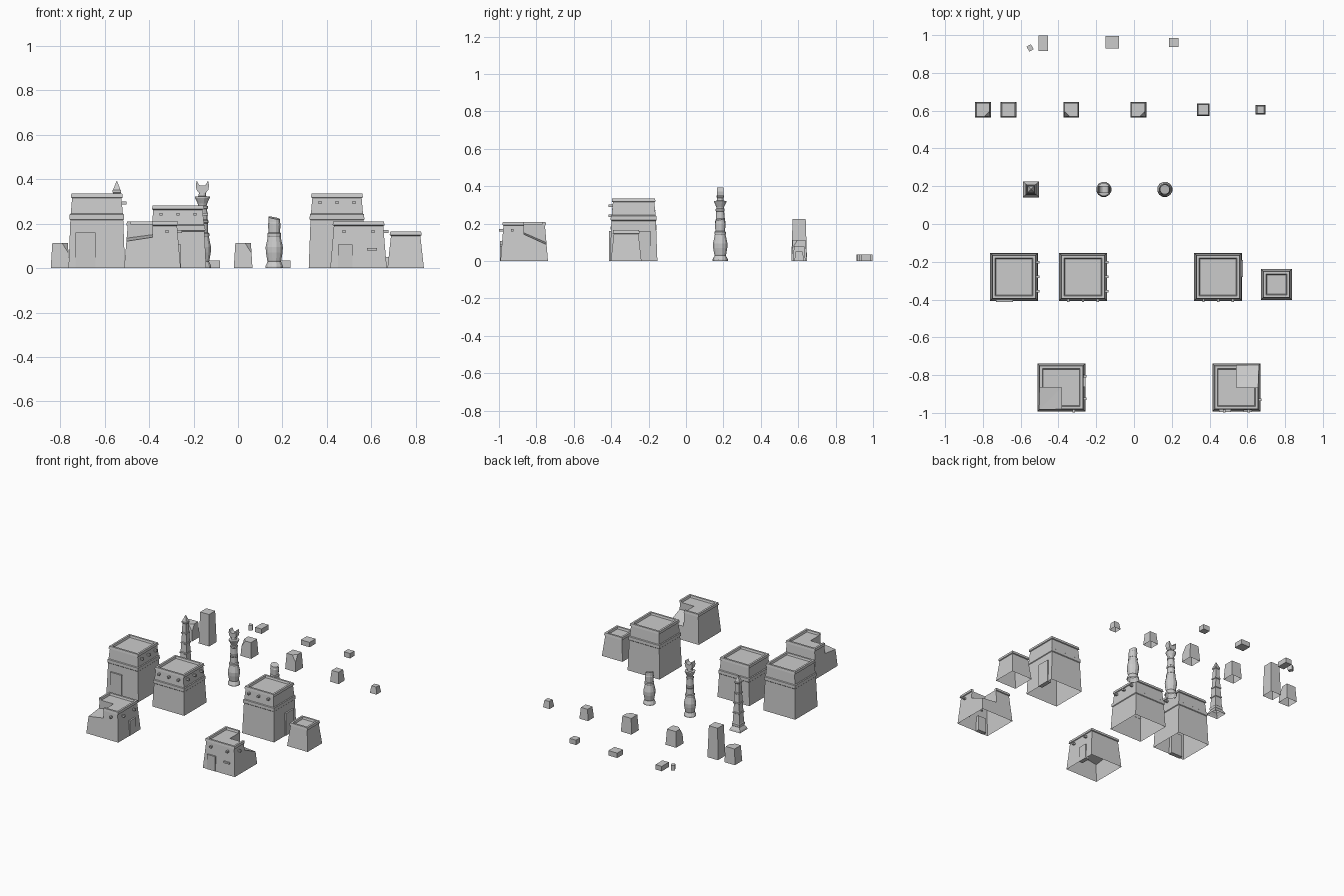
import bpy, bmesh, math
from mathutils import Vector, Matrix

cube = bpy.data.objects.get("Cube")
if cube:
    bpy.data.objects.remove(cube, do_unlink=True)

stone = bpy.data.materials.new("pale_stone")
stone.use_nodes = True
GREY = (0.6, 0.6, 0.6, 1)
stone.diffuse_color = GREY
stone.node_tree.nodes["Principled BSDF"].inputs["Base Color"].default_value = GREY


def finish(name, bm, loc=(0, 0, 0)):
    bmesh.ops.recalc_face_normals(bm, faces=bm.faces[:])
    mesh = bpy.data.meshes.new(name)
    bm.to_mesh(mesh)
    bm.free()
    mesh.materials.append(stone)
    ob = bpy.data.objects.new(name, mesh)
    ob.location = loc
    bpy.context.collection.objects.link(ob)
    return ob


def loft(name, rings, loc, sides=4, cut=None):
    """Stack of regular rings (half width, z), optionally sliced by a plane."""
    bm = bmesh.new()
    grow = math.sqrt(2) if sides == 4 else 1
    loops = []
    for r, z in rings:
        loops.append([bm.verts.new((r * grow * math.cos(a), r * grow * math.sin(a), z))
                      for a in (2 * math.pi * (i + 0.5) / sides for i in range(sides))])
    for lo, hi in zip(loops, loops[1:]):
        for i in range(sides):
            j = (i + 1) % sides
            bm.faces.new((lo[i], lo[j], hi[j], hi[i]))
    bm.faces.new(loops[0][::-1])
    bm.faces.new(loops[-1])
    if cut:
        bmesh.ops.bisect_plane(bm, geom=bm.verts[:] + bm.edges[:] + bm.faces[:],
                               plane_co=cut[0], plane_no=cut[1], clear_outer=True)
        bmesh.ops.holes_fill(bm, edges=[e for e in bm.edges if e.is_boundary])
    return finish(name, bm, loc)


def open_bottom(ob):
    bm = bmesh.new()
    bm.from_mesh(ob.data)
    under = [f for f in bm.faces if f.normal.z < -0.9 and f.calc_center_median().z < 0.001]
    bmesh.ops.delete(bm, geom=under, context='FACES')
    bm.to_mesh(ob.data)
    bm.free()


def box(name, loc, size, turn=0):
    bm = bmesh.new()
    bmesh.ops.create_cube(bm, size=1, matrix=Matrix.Rotation(turn, 4, 'Z') @ Matrix.Diagonal((*size, 1)))
    return finish(name, bm, loc)


def on_wall(name, house, side, along, z, width, height, reach=0.132):
    """Block standing proud of the front or right wall of a house."""
    x, y = house
    depth = 0.03
    off = reach - depth / 2
    if side == "front":
        return box(name, (x + along, y - off, z), (width, depth, height))
    return box(name, (x + off, y + along, z), (depth, width, height))


def beams(name, house, side, spots, z):
    for along in spots:
        on_wall(name + "_beam", house, side, along, z, 0.013, 0.013, 0.134)


def break_corner(ob, s, floor):
    """Remove one roof corner above a sloping floor."""
    bm = bmesh.new()
    corners = [(0, 0), (1, 0), (0, 1), (1, 1)]
    for (u, v), z in zip(corners, floor):
        for h in (z, 0.4):
            bm.verts.new((s * 0.15 * u, s * 0.15 * v, h))
    bmesh.ops.convex_hull(bm, input=bm.verts[:])
    cutter = finish("corner_cutter", bm, ob.location)
    cutter.hide_render = True
    mod = ob.modifiers.new("broken", 'BOOLEAN')
    mod.operation, mod.object, mod.solver = 'DIFFERENCE', cutter, 'EXACT'
    bpy.context.view_layer.update()
    mesh = bpy.data.meshes.new_from_object(ob.evaluated_get(bpy.context.evaluated_depsgraph_get()))
    ob.modifiers.clear()
    ob.data = mesh
    bpy.data.objects.remove(cutter, do_unlink=True)


def house(name, pos, height, half=0.127, band=None, broken=None):
    rim = height - 0.02
    top = half - 0.013
    rings = [(half, 0)]
    if band:
        rings += [(half - 0.008, band), (half - 0.004, band + 0.004), (half - 0.005, band + 0.026),
                  (half - 0.01, band + 0.03)]
    rings += [(top - 0.003, rim), (top + 0.003, rim + 0.003), (top, height),
              (top - 0.014, height), (top - 0.018, height - 0.014)]
    ob = loft(name, rings, (*pos, 0))
    if broken:
        break_corner(ob, *broken)
    open_bottom(ob)
    return ob


# Houses
FRONT_L, FRONT_R = (-0.385, -0.865), (0.542, -0.865)
TALL_L, MID, TALL_R = (-0.635, -0.28), (-0.27, -0.28), (0.445, -0.28)
house("ruined_house_a", FRONT_L, 0.21, broken=(-1, (0.15, 0.13, 0.135, 0.112)))
house("ruined_house_b", FRONT_R, 0.21, broken=(1, (0.15, 0.14, 0.085, 0.072)))
house("tall_house_a", TALL_L, 0.335, band=0.215)
house("middle_house", MID, 0.282, band=0.165)
house("tall_house_b", TALL_R, 0.335, band=0.215)
house("small_house", (0.754, -0.32), 0.165, half=0.082)

# Beam ends
THREE = (-0.077, 0, 0.077)
beams("tall_house_a", TALL_L, "right", THREE, 0.292)
beams("tall_house_b", TALL_R, "front", THREE, 0.295)
beams("middle_house", MID, "front", THREE, 0.242)
beams("middle_house", MID, "right", THREE, 0.242)
beams("ruined_house_a", FRONT_L, "front", [0.065], 0.165)
beams("ruined_house_a", FRONT_L, "right", (-0.06, 0.06), 0.165)
beams("ruined_house_b", FRONT_R, "front", (-0.065, 0.065), 0.165)
beams("ruined_house_b", FRONT_R, "right", [-0.065], 0.165)

# Doors and lintels
on_wall("tall_house_a_door", TALL_L, "front", -0.05, 0.08, 0.09, 0.16)
on_wall("tall_house_b_door", TALL_R, "right", 0.045, 0.08, 0.09, 0.16)
on_wall("ruined_house_a_door", FRONT_L, "right", 0.035, 0.053, 0.065, 0.106, 0.129)
on_wall("ruined_house_b_door", FRONT_R, "front", -0.06, 0.053, 0.065, 0.106, 0.129)
on_wall("ruined_house_b_lintel", FRONT_R, "front", 0.06, 0.085, 0.045, 0.012, 0.129)

# Obelisk
rings = [(0.043, 0), (0.04, 0.012), (0.028, 0.032), (0.03, 0.036), (0.03, 0.05), (0.027, 0.054)]
for z in (0.12, 0.19, 0.26):
    w = 0.031 - 0.045 * z
    rings += [(w - 0.002, z), (w + 0.002, z + 0.003), (w + 0.002, z + 0.011), (w - 0.002, z + 0.014)]
rings += [(0.015, 0.335), (0.019, 0.34), (0.019, 0.35), (0.016, 0.353), (0.001, 0.392)]
open_bottom(loft("obelisk", rings, (-0.545, 0.183, 0)))

# Columns
BASE = [(0.041, 0), (0.041, 0.008), (0.031, 0.03), (0.033, 0.036), (0.039, 0.07), (0.04, 0.095),
        (0.03, 0.14), (0.032, 0.145), (0.032, 0.155), (0.027, 0.16)]
open_bottom(loft("broken_column", BASE + [(0.029, 0.2), (0.027, 0.205), (0.025, 0.25)],
                 (0.163, 0.183, 0), 12, (Vector((0, 0, 0.225)), Vector((0.2, -0.15, 1)))))
SHAFT = [(0.025, 0.2), (0.028, 0.204), (0.028, 0.214), (0.024, 0.218), (0.022, 0.265), (0.025, 0.268),
         (0.025, 0.278), (0.02, 0.282), (0.022, 0.29), (0.035, 0.316), (0.035, 0.321), (0.018, 0.323),
         (0.016, 0.345)]
open_bottom(loft("full_column", BASE + SHAFT, (-0.16, 0.183, 0), 12))

# Horned crown of the full column
half_outline = [(0.016, 0.338), (0.027, 0.352), (0.03, 0.372), (0.025, 0.394), (0.017, 0.376), (0.008, 0.37)]
outline = half_outline + [(-x, z) for x, z in reversed(half_outline)]
bm = bmesh.new()
face = bm.faces.new([bm.verts.new((x, -0.018, z)) for x, z in outline])
side = bmesh.ops.extrude_face_region(bm, geom=[face])["geom"]
bmesh.ops.translate(bm, vec=(0, 0.036, 0), verts=[v for v in side if isinstance(v, bmesh.types.BMVert)])
finish("column_crown", bm, (-0.16, 0.183, 0))

# Standing blocks: x, half width, height, side of the chipped front corner
for x, half, height, chip in [(-0.8, 0.042, 0.112, 1), (-0.665, 0.042, 0.225, 0), (-0.332, 0.042, 0.112, -1),
                              (0.023, 0.042, 0.112, 1), (0.367, 0.034, 0.08, 0), (0.67, 0.026, 0.05, 0)]:
    top = half - 0.007
    cut = None
    if chip:
        cut = (Vector((chip * top, -top + 0.026, height)), Vector((chip, -1, 0.7)))
    open_bottom(loft("standing_block", [(half, 0), (top, height)], (x, 0.605, 0), cut=cut))

# Loose rubble
for x, y, w, d, turn in [(-0.55, 0.932, 0.026, 0.03, 0.5), (-0.48, 0.957, 0.05, 0.08, 0),
                         (-0.115, 0.962, 0.07, 0.068, 0), (0.21, 0.962, 0.05, 0.048, 0)]:
    box("rubble_block", (x, y, 0.0175), (w, d, 0.035), turn)
